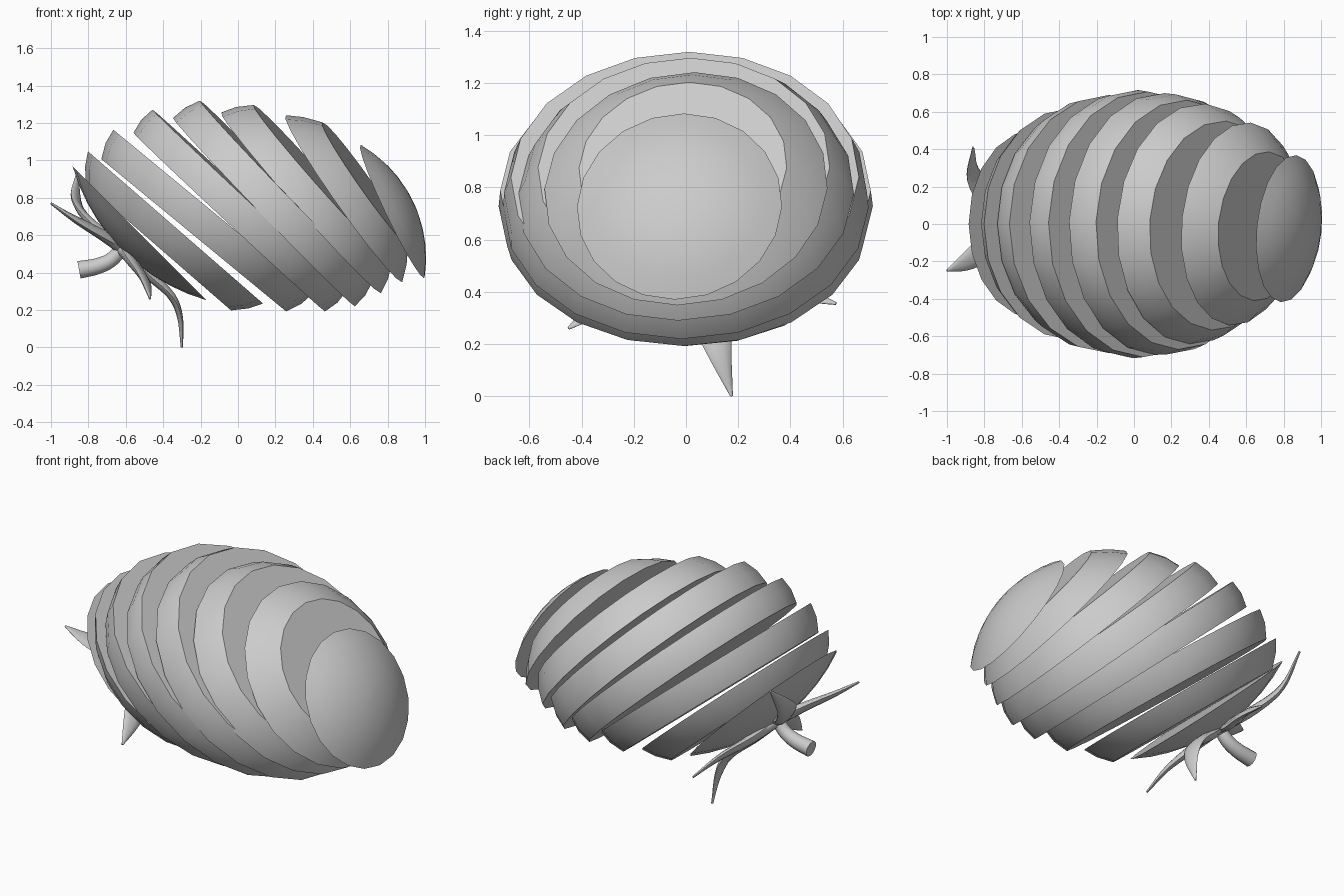
import bpy, bmesh, math
from mathutils import Vector, Matrix

if "Cube" in bpy.data.objects:
    bpy.data.objects.remove(bpy.data.objects["Cube"])

SIDES = 20


def finish(name, bm, angle=35):
    bmesh.ops.remove_doubles(bm, verts=bm.verts, dist=1e-5)
    bmesh.ops.recalc_face_normals(bm, faces=bm.faces)
    me = bpy.data.meshes.new(name)
    bm.to_mesh(me)
    bm.free()
    ob = bpy.data.objects.new(name, me)
    bpy.context.collection.objects.link(ob)
    bpy.ops.object.select_all(action='DESELECT')
    ob.select_set(True)
    bpy.context.view_layer.objects.active = ob
    bpy.ops.object.shade_smooth_by_angle(angle=math.radians(angle))
    return ob


def loft(name, rings, angle=35):
    """Skin a list of equal vertex rings and close both ends."""
    bm = bmesh.new()
    loops = [[bm.verts.new(p) for p in ring] for ring in rings]
    n = len(rings[0])
    for a, b in zip(loops, loops[1:]):
        for i in range(n):
            j = (i + 1) % n
            bm.faces.new((a[i], a[j], b[j], b[i]))
    bm.faces.new(loops[0])
    bm.faces.new(loops[-1])
    return finish(name, bm, angle)


def slice_part(name, centre, tilt, yaw, profile):
    """Revolve (height, radius) pairs about the tilted slice axis."""
    m = (Matrix.Translation(centre) @ Matrix.Rotation(math.radians(yaw), 4, 'Z')
         @ Matrix.Rotation(math.radians(tilt), 4, 'Y'))
    rings = []
    for h, r in profile:
        rings.append([m @ Vector((r * math.cos(t), r * math.sin(t), h))
                      for t in (2 * math.pi * i / SIDES for i in range(SIDES))])
    return loft(name, rings)


def cap(radius, height, sign=1):
    """Rounded end profile from rim to pole."""
    k = 1.6 * height          # spherical-ish arc
    R = (radius ** 2 + height ** 2) / (2 * height)
    top = math.asin(min(1, radius / R))
    return [(sign * (height - R + R * math.cos(top * f)), R * math.sin(top * f))
            for f in (1, .8, .6, .4, .2, .02)]


# Middle slices: centre of lower face, tilt, yaw, thickness, lower and upper radius
slices = [
    ((-.426, 0, .536), 41, 0, .14, .515, .62),
    ((-.237, 0, .600), 39.5, 0, .162, .64, .69),
    ((-.047, 0, .670), 43, -1, .16, .70, .71),
    ((.139, 0, .723), 46, -2, .168, .70, .667),
    ((.337, 0, .773), 48.5, -4, .157, .645, .56),
    ((.567, 0, .795), 55, -6, .14, .545, .40),
]
for i, (c, tilt, yaw, h, r0, r1) in enumerate(slices):
    slice_part(f"slice_{i + 2}", c, tilt, yaw,
               [(0, r0), (h * .5, (r0 + r1) / 2 + .012), (h, r1)])

# End slices
slice_part("stem_end_slice", (-.527, 0, .61), 45, 0, cap(.505, .13, -1))
slice_part("tip_slice", (.826, -.025, .727), 64.5, -6, cap(.395, .12))


def spline(points, steps=5):
    """Catmull-Rom points through the given path."""
    p = [Vector(q) for q in points]
    p = [2 * p[0] - p[1]] + p + [2 * p[-1] - p[-2]]
    out = []
    for i in range(1, len(p) - 2):
        a, b, c, d = p[i - 1:i + 3]
        for s in range(steps):
            t = s / steps
            out.append(.5 * (2 * b + (c - a) * t + (2 * a - 5 * b + 4 * c - d) * t ** 2
                             + (3 * b - a - 3 * c + d) * t ** 3))
    return out + [p[-2]]


def sweep(name, path, width, thick, up, sides=10):
    """Sweep an ellipse along a path; width and thick are functions of 0..1."""
    pts = spline(path)
    rings = []
    for i, p in enumerate(pts):
        f = i / (len(pts) - 1)
        tan = (pts[min(i + 1, len(pts) - 1)] - pts[max(i - 1, 0)]).normalized()
        side = tan.cross(up).normalized()
        nor = side.cross(tan)
        rings.append([p + side * width(f) * math.cos(t) + nor * thick(f) * math.sin(t)
                      for t in (2 * math.pi * k / sides for k in range(sides))])
    return loft(name, rings, 50)


axis = Vector((.707, 0, .707))
hub = (-.62, 0, .535)

# Five curling leaves around the stem
leaves = [
    [hub, (-.74, -.09, .61), (-.88, -.19, .69), (-1.0, -.25, .77)],
    [hub, (-.76, .13, .64), (-.86, .26, .77), (-.86, .41, .93)],
    [hub, (-.50, .06, .41), (-.36, .10, .28), (-.31, .13, .16), (-.30, .175, .0)],
    [hub, (-.56, -.15, .45), (-.50, -.31, .36), (-.47, -.45, .26)],
    [hub, (-.57, .18, .47), (-.49, .38, .41), (-.45, .575, .355)],
]
for i, path in enumerate(leaves):
    sweep(f"leaf_{i + 1}", path, lambda f: .025 + .055 * math.sin(math.pi * f ** .9) - .02 * f,
          lambda f: .032 * (1 - f) + .006, axis)

# Stem
sweep("stem", [(-.60, 0, .56), (-.67, 0, .475), (-.75, 0, .435), (-.85, 0, .415)],
      lambda f: .035 + .012 * f, lambda f: .035 + .012 * f, Vector((0, 1, 0)), 12)
